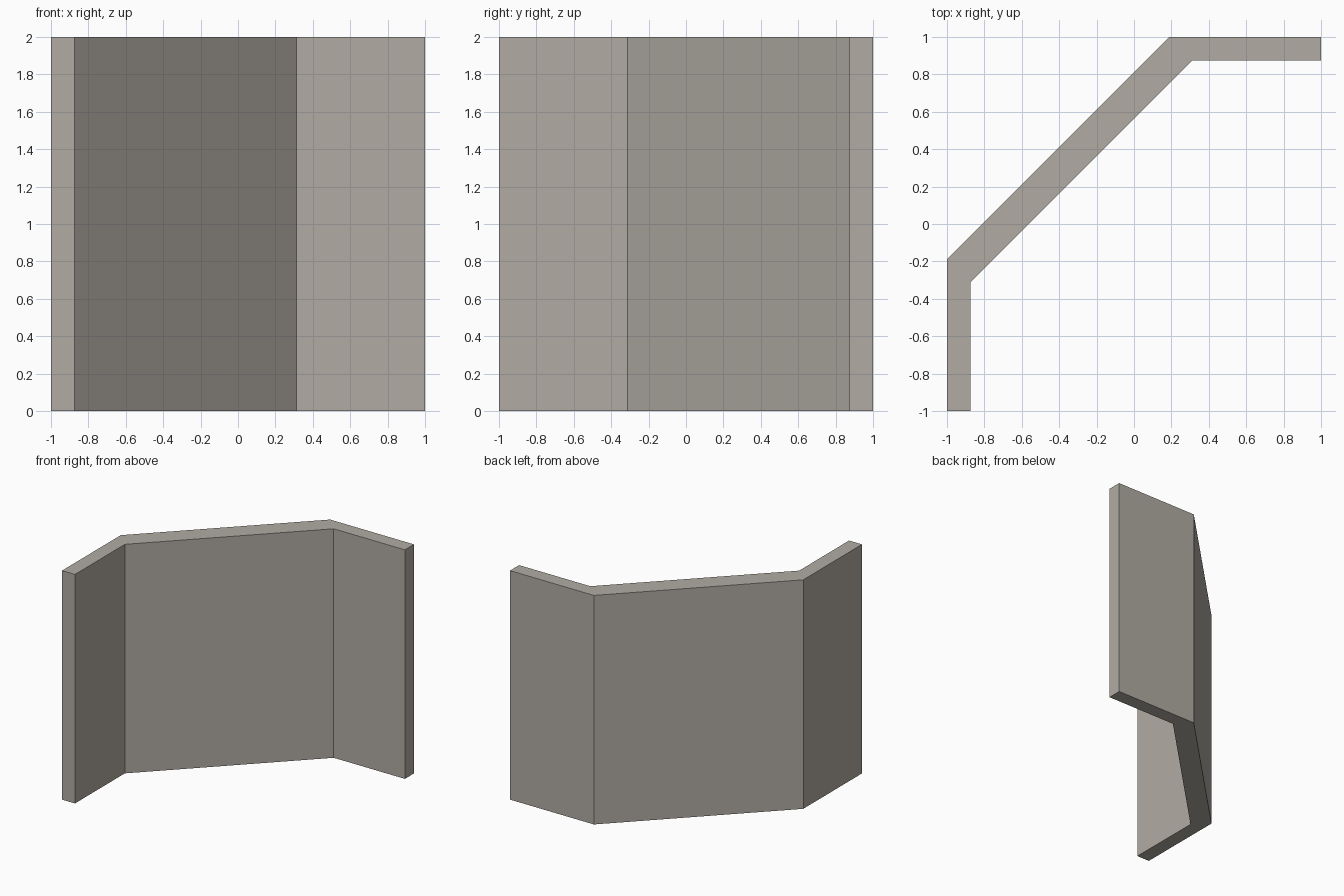
import bpy, bmesh

if "Cube" in bpy.data.objects:
    bpy.data.objects.remove(bpy.data.objects["Cube"])

HEIGHT = 2.0

# Plan outline, symmetric about the line y = -x
outer = [(-1, -1), (-1, -0.19), (0.19, 1), (1, 1)]
inner = [(1, 0.875), (0.312, 0.875), (-0.875, -0.312), (-0.875, -1)]


def extrude_profile(name, points, height):
    bm = bmesh.new()
    face = bm.faces.new([bm.verts.new((x, y, 0)) for x, y in points])
    result = bmesh.ops.extrude_face_region(bm, geom=[face], use_keep_orig=True)
    top = [g for g in result["geom"] if isinstance(g, bmesh.types.BMVert)]
    bmesh.ops.translate(bm, verts=top, vec=(0, 0, height))
    bmesh.ops.recalc_face_normals(bm, faces=bm.faces)
    mesh = bpy.data.meshes.new(name)
    bm.to_mesh(mesh)
    bm.free()
    obj = bpy.data.objects.new(name, mesh)
    bpy.context.collection.objects.link(obj)
    return obj


# Wall corner with a chamfered middle panel
wall = extrude_profile("chamfered_corner_wall", outer + inner, HEIGHT)

# Warm grey stone
stone = bpy.data.materials.new("stone")
stone.diffuse_color = (0.44, 0.41, 0.37, 1)
stone.use_nodes = True
stone.node_tree.nodes["Principled BSDF"].inputs["Base Color"].default_value = stone.diffuse_color
wall.data.materials.append(stone)
